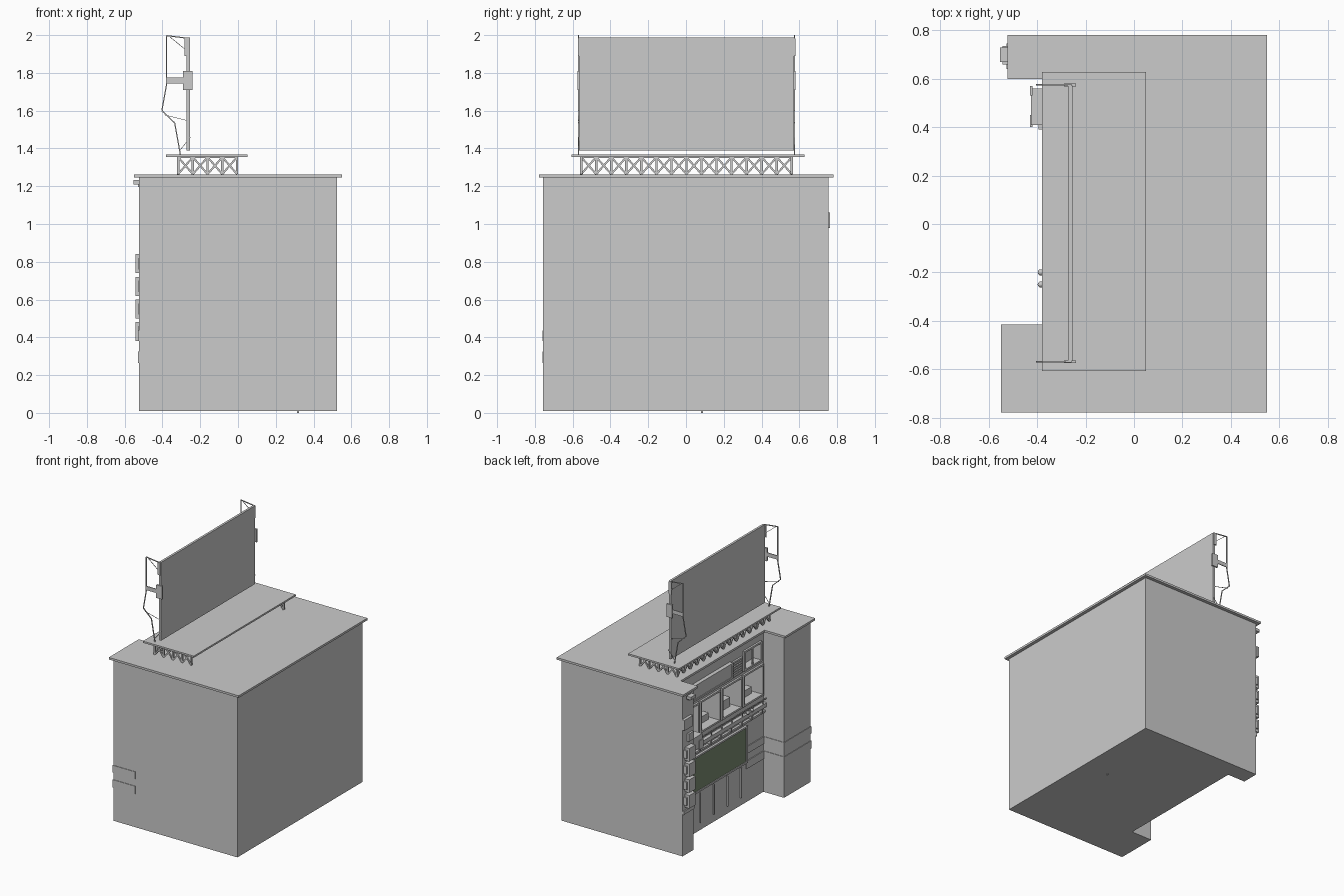
import bpy, bmesh
from math import pi
from mathutils import Vector, Matrix

if "Cube" in bpy.data.objects:
    bpy.data.objects.remove(bpy.data.objects["Cube"])


def finish(name, bm, color=None):
    bmesh.ops.recalc_face_normals(bm, faces=bm.faces)
    me = bpy.data.meshes.new(name)
    bm.to_mesh(me)
    bm.free()
    ob = bpy.data.objects.new(name, me)
    bpy.context.collection.objects.link(ob)
    if color:
        mat = bpy.data.materials.new(name + "_material")
        mat.diffuse_color = color
        mat.use_nodes = True
        mat.node_tree.nodes["Principled BSDF"].inputs["Base Color"].default_value = mat.diffuse_color
        me.materials.append(mat)
    return ob


def add_box(bm, x0, x1, y0, y1, z0, z1):
    m = Matrix.Translation(((x0 + x1) / 2, (y0 + y1) / 2, (z0 + z1) / 2))
    bmesh.ops.create_cube(bm, size=1, matrix=m @ Matrix.Diagonal((x1 - x0, y1 - y0, z1 - z0, 1)))


def boxes(name, items, color=None):
    bm = bmesh.new()
    for b in items:
        add_box(bm, *b)
    return finish(name, bm, color)


def prism(name, pts, z0, z1):
    bm = bmesh.new()
    f = bm.faces.new([bm.verts.new((x, y, z0)) for x, y in pts])
    r = bmesh.ops.extrude_face_region(bm, geom=[f])
    bmesh.ops.translate(bm, vec=(0, 0, z1 - z0), verts=[v for v in r["geom"] if isinstance(v, bmesh.types.BMVert)])
    return finish(name, bm)


def beam(bm, a, b, w):
    a, b = Vector(a), Vector(b)
    d = b - a
    m = Matrix.Translation((a + b) / 2) @ d.to_track_quat('Z', 'Y').to_matrix().to_4x4()
    bmesh.ops.create_cube(bm, size=1, matrix=m @ Matrix.Diagonal((w, w, d.length, 1)))


def frame(x0, x1, y0, y1, z0, z1, t):
    return [(x0, x1, y0, y1, z0, z0 + t), (x0, x1, y0, y1, z1 - t, z1),
            (x0, x1, y0, y0 + t, z0 + t, z1 - t), (x0, x1, y1 - t, y1, z0 + t, z1 - t)]


W = -0.35  # recessed wall plane
BACK_X = -0.5  # outer face of the narrow rear tower

# Building body with recessed facade between two towers
body = prism("building_body", [(0.525, -0.757), (0.525, 0.755), (BACK_X, 0.755), (BACK_X, 0.625), (W, 0.625),
                               (W, -0.437), (-0.525, -0.437), (-0.525, -0.757)], 0.01, 1.248)

# Roof slab following the footprint
prism("roof_slab", [(0.55, -0.778), (0.55, 0.78), (-0.522, 0.78), (-0.522, 0.6), (-0.375, 0.6),
                    (-0.375, -0.415), (-0.55, -0.415), (-0.55, -0.778)], 1.246, 1.262)
boxes("base_peg", [(0.312, 0.322, 0.08, 0.09, 0, 0.012)])

# Window openings cut into the recessed wall
windows = [(y, y + 0.22, 0.77, 0.99) for y in (-0.41, -0.15, 0.11, 0.37)]
upper = (-0.39, -0.20, 1.04, 1.17)
cutter = boxes("window_cutter", [(W - 0.05, W + 0.14, *w) for w in windows]
               + [(W - 0.05, W + 0.05, *upper)])
cutter.hide_render = True
cutter.hide_set(True)
mod = body.modifiers.new("windows", "BOOLEAN")
mod.object = cutter
mod.solver = 'EXACT'

# Window frames, room furniture and louvres
fr = []
for w in windows + [upper]:
    y0, y1, z0, z1 = w
    fr += frame(W - 0.015, W + 0.01, y0 - 0.012, y1 + 0.012, z0 - 0.012, z1 + 0.012, 0.014)
fr += [(W - 0.012, W, -0.3, -0.29, 1.04, 1.17)]
boxes("window_frames", fr)
furn = []
for i, (y0, y1, z0, z1) in enumerate(windows):
    furn += [(W + 0.06, W + 0.11, y0 + 0.03, y0 + 0.11, z0, z0 + 0.05 + 0.02 * (i % 2)),
             (W + 0.08, W + 0.14, y1 - 0.06, y1 - 0.02, z0, z0 + 0.1)]
boxes("room_furniture", furn)
boxes("wall_louvre", frame(W - 0.015, W, -0.17, -0.05, 1.03, 1.15, 0.01)
      + [(W - 0.012, W, -0.16, -0.06, 1.045 + i * 0.018, 1.055 + i * 0.018) for i in range(6)])

# Blank sign board above the windows
boxes("blank_sign_board", [(W - 0.025, W, -0.02, 0.56, 1.05, 1.15)]
      + frame(W - 0.03, W, -0.03, 0.57, 1.04, 1.16, 0.014))

# Green display panel and its surround
boxes("green_panel", [(W - 0.012, W, -0.21, 0.57, 0.33, 0.59)], (0.2, 0.26, 0.17, 1))
boxes("panel_surround", frame(W - 0.018, W, -0.222, 0.582, 0.318, 0.602, 0.013))

# Ledge with brackets and rail over the panel
led = [(W - 0.028, W, -0.437, 0.62, 0.67, 0.70), (W - 0.018, W, -0.437, 0.62, 0.625, 0.64)]
led += [(W - 0.024, W, -0.40 + i * 0.125, -0.385 + i * 0.125, 0.63, 0.67) for i in range(9)]
led += [(W - 0.028, W - 0.022, -0.40 + i * 0.125, -0.394 + i * 0.125, 0.70, 0.735) for i in range(9)]
led += [(W - 0.028, W - 0.022, -0.437, 0.62, 0.73, 0.736)]
boxes("facade_ledge", led)

# Lower door strips
boxes("lower_wall_strips", [(W - 0.01, W, y - 0.004, y + 0.004, 0.07, 0.30)
                            for y in (-0.16, 0.005, 0.17, 0.335, 0.5)])

# Twin trim bands wrapping the front tower and part of the recess
bands = []
for z0, z1 in ((0.265, 0.325), (0.38, 0.435)):
    bands += [(-0.529, -0.34, -0.761, -0.755, z0, z1), (-0.529, -0.523, -0.761, -0.433, z0, z1),
              (-0.529, W, -0.44, -0.433, z0, z1), (W - 0.006, W, -0.437, -0.225, z0, z1)]
boxes("trim_bands", bands)

# Service box with side bracket, and round lamps, on the facade
boxes("service_box", [(-0.425, W, 0.41, 0.56, 0.70, 0.80), (-0.43, -0.42, 0.40, 0.45, 0.69, 0.76),
                      (-0.43, -0.42, 0.53, 0.57, 0.74, 0.81), (-0.395, W, 0.39, 0.41, 0.68, 0.72)])
bm = bmesh.new()
for y in (-0.2, -0.25):
    bmesh.ops.create_uvsphere(bm, u_segments=12, v_segments=8, radius=0.013,
                              matrix=Matrix.Translation((-0.385, y, 0.715)))
    beam(bm, (-0.385, y, 0.715), (W, y, 0.70), 0.006)
finish("wall_lamps", bm)

# Stack of blank signs and fittings on the rear tower
signs = [(-0.543, -0.505, 0.66, 0.735, z, z + 0.1) for z in (0.38, 0.5, 0.62, 0.74)]
signs += [(-0.527, BACK_X, 0.64, 0.745, z + 0.02, z + 0.08) for z in (0.38, 0.5, 0.62, 0.74)]
signs += [(-0.522, BACK_X, 0.66, 0.762, 0.98, 1.06)]
signs += [(-0.515, BACK_X, 0.64, 0.70, 0.87, 0.93), (-0.51, BACK_X, 0.625, 0.755, 0.33, 0.355)]
boxes("tower_sign_stack", signs)
boxes("tower_lamp", [(-0.553, -0.515, 0.67, 0.73, 1.21, 1.232), (-0.53, BACK_X, 0.69, 0.71, 1.195, 1.22)])

# Roof platform carried on an X-braced truss on three sides
boxes("roof_platform", [(-0.38, 0.05, -0.607, 0.628, 1.354, 1.367)])


def truss(bm, a, b, n):
    a, b = Vector(a), Vector(b)
    up = Vector((0, 0, 0.09))
    pts = [a.lerp(b, i / n) for i in range(n + 1)]
    for p in pts:
        beam(bm, p, p + up, 0.012)
    for p, q in zip(pts, pts[1:]):
        beam(bm, p, q + up, 0.01)
        beam(bm, q, p + up, 0.01)
    beam(bm, a + up, b + up, 0.01)


bm = bmesh.new()
truss(bm, (-0.317, -0.555, 1.264), (-0.317, 0.56, 1.264), 14)
for y in (-0.555, 0.56):
    truss(bm, (-0.317, y, 1.264), (-0.005, y, 1.264), 4)
finish("platform_truss", bm)

# Billboard panel
boxes("billboard_panel", [(-0.272, -0.255, -0.567, 0.572, 1.388, 1.987)])

# Bent tube frame, bar and boxes at each end of the billboard
paths = [[(-0.262, 1.983), (-0.378, 1.997), (-0.378, 1.74), (-0.403, 1.6), (-0.335, 1.535), (-0.305, 1.366)],
         [(-0.36, 1.99), (-0.28, 1.925)], [(-0.39, 1.578), (-0.27, 1.548)],
         [(-0.308, 1.39), (-0.25, 1.46)]]
for side, y in (("front", -0.569), ("back", 0.575)):
    bm = bmesh.new()
    for i, path in enumerate(paths):
        for p, q in zip(path, path[1:]):
            beam(bm, (p[0], y, p[1]), (q[0], y, q[1]), 0.006 if i == 0 else 0.003)
    finish(side + "_tube_frame", bm)
    boxes(side + "_billboard_fittings", [(-0.38, -0.24, y - 0.003, y + 0.003, 1.745, 1.775),
                                         (-0.29, -0.24, y - 0.006, y + 0.006, 1.71, 1.81),
                                         (-0.282, -0.258, y - 0.004, y + 0.004, 1.89, 1.983)])
